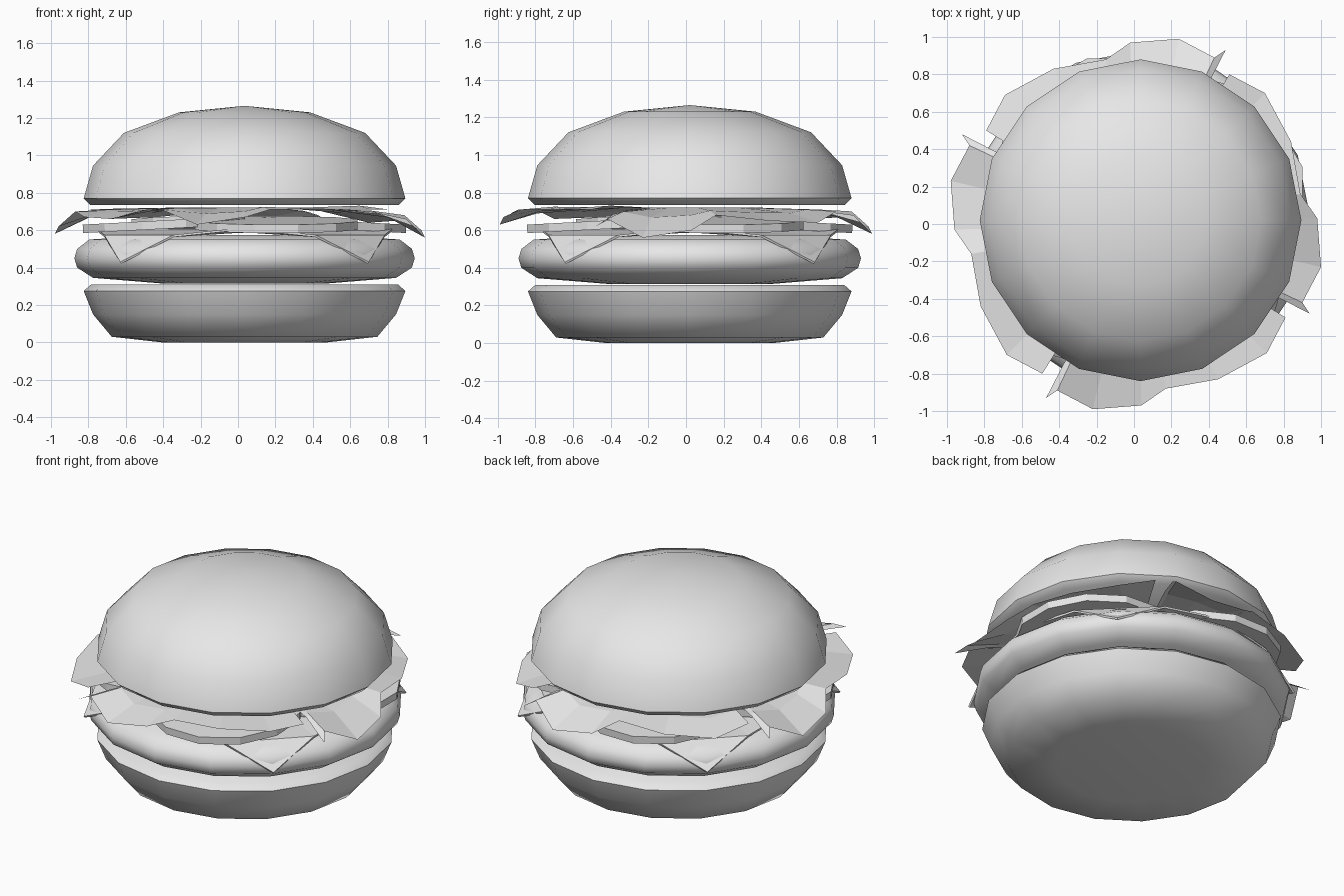
import bpy, bmesh, math
from mathutils import Matrix, Vector

cube = bpy.data.objects.get("Cube")
if cube:
    bpy.data.objects.remove(cube)

CENTRE = Vector((0.035, 0.02, 0))

grey = bpy.data.materials.new("plain_grey")
grey.use_nodes = True
grey.diffuse_color = (0.8, 0.8, 0.8, 1)
grey.node_tree.nodes["Principled BSDF"].inputs["Base Color"].default_value = grey.diffuse_color


def finish(name, bm, smooth=None):
    bmesh.ops.recalc_face_normals(bm, faces=bm.faces)
    mesh = bpy.data.meshes.new(name)
    bm.to_mesh(mesh)
    bm.free()
    mesh.materials.append(grey)
    obj = bpy.data.objects.new(name, mesh)
    bpy.context.collection.objects.link(obj)
    if smooth:
        bpy.ops.object.select_all(action='DESELECT')
        obj.select_set(True)
        bpy.context.view_layer.objects.active = obj
        bpy.ops.object.shade_smooth_by_angle(angle=math.radians(smooth))
    return obj


def lathe(name, profile, sides=16):
    """Closed round body from (radius, height) pairs, bottom to top."""
    bm = bmesh.new()
    rings = []
    for r, z in profile:
        rings.append([bm.verts.new(CENTRE + Vector((r * math.cos(a), r * math.sin(a), z)))
                      for a in (math.tau * i / sides for i in range(sides))])
    for low, high in zip(rings, rings[1:]):
        for i in range(sides):
            j = (i + 1) % sides
            bm.faces.new((low[i], low[j], high[j], high[i]))
    bm.faces.new(rings[0][::-1])
    # Fan to a single peak when the last ring closes up
    bm.faces.new(rings[-1])
    bmesh.ops.remove_doubles(bm, verts=bm.verts, dist=0.001)
    return finish(name, bm, 60)


# Buns and patty
lathe("bottom_bun", [(0.44, 0), (0.71, 0.03), (0.81, 0.15), (0.86, 0.275), (0.82, 0.31)])
lathe("patty", [(0.44, 0.315), (0.81, 0.345), (0.895, 0.4), (0.91, 0.45),
                (0.895, 0.5), (0.83, 0.55), (0.44, 0.575)])
lathe("top_bun", [(0.825, 0.735), (0.86, 0.77), (0.81, 0.945), (0.645, 1.12),
                  (0.35, 1.23), (0, 1.265)])

# Cheese slice with drooping corners
bm = bmesh.new()
hub = bm.verts.new(CENTRE + Vector((0, 0, 0.6)))
inner, rim = [], []
for k in range(4):
    turn = Matrix.Rotation(k * math.pi / 2, 3, 'Z')
    for x, y, z in [(-0.38, -0.75, 0.575), (0, -0.8, 0.615), (0.38, -0.75, 0.575), (0.665, -0.665, 0.43)]:
        rim.append(bm.verts.new(CENTRE + turn @ Vector((x, y, z))))
for k in range(4):
    a, b, c, corner = rim[4 * k:4 * k + 4]
    after = rim[(4 * k + 4) % 16]
    bm.faces.new((hub, a, b))
    bm.faces.new((hub, b, c))
    bm.faces.new((hub, c, after))
    bm.faces.new((c, corner, after))
cheese = finish("cheese_slice", bm)
solid = cheese.modifiers.new("thickness", 'SOLIDIFY')
solid.thickness = 0.012

# Tomato slices, one per side
for k in range(4):
    bm = bmesh.new()
    place = (Matrix.Translation(CENTRE) @ Matrix.Rotation(k * math.pi / 2, 4, 'Z')
             @ Matrix.Translation((0.17, -0.43, 0.63)) @ Matrix.Rotation(math.radians(3), 4, 'X')
             @ Matrix.Rotation(math.radians(15), 4, 'Z'))
    bmesh.ops.create_cone(bm, cap_ends=True, segments=12, radius1=0.45, radius2=0.45,
                          depth=0.045, matrix=place)
    finish(f"tomato_slice_{k + 1}", bm)

# Ragged lettuce leaves, one per side, with uneven droop
LEAF = [(0.93, -0.48, 0.62), (0.89, -0.42, 0.66), (0.99, -0.23, 0.56), (0.97, 0.03, 0.6),
        (0.88, 0.16, 0.68), (0.83, 0.44, 0.65), (0.69, 0.7, 0.64), (0.5, 0.8, 0.7)]
for k, lift in enumerate((0, 0.02, 0.02, 0.07)):
    bm = bmesh.new()
    turn = Matrix.Rotation(k * math.pi / 2, 3, 'Z')
    rows = []
    for x, y, z in LEAF:
        edge = Vector((x, y, min(z + lift, 0.71)))
        middle = Vector((x * 0.8, y * 0.8, (z + lift) * 0.3 + 0.5))
        root = Vector((x * 0.4, y * 0.4, 0.72))
        rows.append([bm.verts.new(turn @ p + Vector((0.01, 0, 0))) for p in (edge, middle, root)])
    for p, q in zip(rows, rows[1:]):
        for i in range(2):
            bm.faces.new((p[i], q[i], q[i + 1], p[i + 1]))
    finish(f"lettuce_leaf_{k + 1}", bm)
